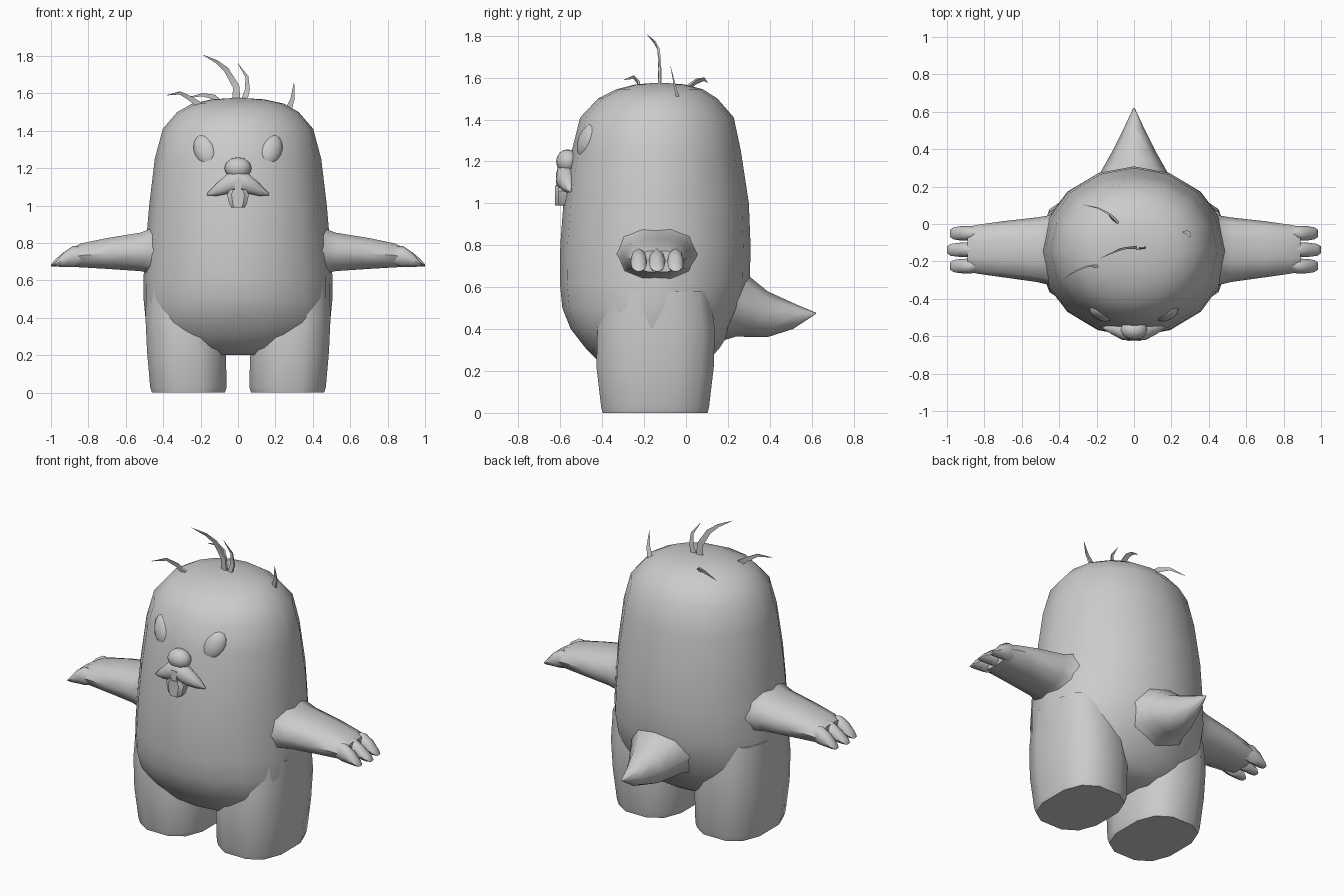
import bpy, bmesh, math
from mathutils import Vector, Matrix

fur = bpy.data.materials.new("grey fur")
fur.diffuse_color = (0.6, 0.6, 0.6, 1)


def finish(name, bm, angle=50):
    bmesh.ops.recalc_face_normals(bm, faces=bm.faces)
    me = bpy.data.meshes.new(name)
    bm.to_mesh(me)
    bm.free()
    ob = bpy.data.objects.new(name, me)
    bpy.context.collection.objects.link(ob)
    me.materials.append(fur)
    bpy.ops.object.select_all(action='DESELECT')
    ob.select_set(True)
    bpy.context.view_layer.objects.active = ob
    bpy.ops.object.shade_smooth_by_angle(angle=math.radians(angle))
    return ob


def ring(center, u, v, n, power=1.0, phase=0.0):
    """Closed section around center with half axes u and v; power < 1 squares it."""
    pts = []
    for i in range(n):
        a = 2 * math.pi * i / n + phase
        c, s = math.cos(a), math.sin(a)
        pts.append(Vector(center) + Vector(u) * math.copysign(abs(c) ** power, c)
                   + Vector(v) * math.copysign(abs(s) ** power, s))
    return pts


def loft(name, rings, angle=50):
    bm = bmesh.new()
    vs = [[bm.verts.new(p) for p in r] for r in rings]
    n = len(vs[0])
    for a, b in zip(vs, vs[1:]):
        for i in range(n):
            j = (i + 1) % n
            bm.faces.new((a[i], a[j], b[j], b[i]))
    bm.faces.new(vs[0])
    bm.faces.new(vs[-1])
    return finish(name, bm, angle)


def z_ring(z, x0, x1, y0, y1, n, power=1.0, phase=0.0):
    return ring(((x0 + x1) / 2, (y0 + y1) / 2, z), ((x1 - x0) / 2, 0, 0),
                (0, (y1 - y0) / 2, 0), n, power, phase)


# Body: z, half width, front y, back y
body = [(0.20, 0.24, -0.32, 0.03), (0.24, 0.36, -0.41, 0.10), (0.31, 0.46, -0.48, 0.16),
        (0.40, 0.495, -0.55, 0.22), (0.50, 0.505, -0.59, 0.27), (0.62, 0.505, -0.602, 0.305),
        (0.80, 0.492, -0.60, 0.308), (1.00, 0.475, -0.585, 0.30), (1.25, 0.445, -0.545, 0.262),
        (1.41, 0.402, -0.505, 0.228), (1.50, 0.325, -0.42, 0.15), (1.545, 0.245, -0.33, 0.08),
        (1.568, 0.14, -0.24, -0.01), (1.574, 0.04, -0.16, -0.09)]
loft("body", [z_ring(z, -w, w, f, b, 16) for z, w, f, b in body])

# Legs: z, inner x, outer x, front y, back y
legs = [(0.0, 0.065, 0.465, -0.405, 0.11), (0.03, 0.055, 0.475, -0.412, 0.117),
        (0.22, 0.06, 0.492, -0.435, 0.14), (0.40, 0.08, 0.50, -0.43, 0.145),
        (0.58, 0.12, 0.495, -0.40, 0.12)]
for s, side in ((1, "right"), (-1, "left")):
    loft(side + "_leg", [z_ring(z, s * a, s * b, f, k, 12, 0.75, math.pi / 12)
                         for z, a, b, f, k in legs])

    # Arm: x, front y, back y, bottom z, top z
    arm = [(0.38, -0.37, 0.08, 0.56, 0.95), (0.46, -0.325, 0.045, 0.63, 0.885),
           (0.52, -0.31, 0.035, 0.645, 0.86), (0.70, -0.285, 0.015, 0.658, 0.83),
           (0.84, -0.265, -0.005, 0.667, 0.80), (0.89, -0.255, -0.015, 0.67, 0.775)]
    loft(side + "_arm", [ring((s * x, (f + k) / 2, (a + b) / 2), (0, (k - f) / 2, 0),
                              (0, 0, (b - a) / 2), 10, 0.85) for x, f, k, a, b in arm])

    # Three pointed fingers
    for i, (yc, tip) in enumerate(((-0.225, 0.985), (-0.138, 1.0), (-0.05, 0.985))):
        fingers = [(0.82, 0.032, 0.69, 0.775), (0.88, 0.04, 0.672, 0.785),
                   (0.93, 0.038, 0.672, 0.752), (tip - 0.02, 0.032, 0.674, 0.71),
                   (tip, 0.018, 0.675, 0.685)]
        loft(f"{side}_finger_{i + 1}",
             [ring((s * x, yc, (a + b) / 2), (0, w, 0), (0, 0, (b - a) / 2), 8)
              for x, w, a, b in fingers])

    # Slanted heavy eyelid
    bm = bmesh.new()
    bmesh.ops.create_uvsphere(bm, u_segments=14, v_segments=8, radius=1)
    bm.transform(Matrix.Translation((s * 0.175, -0.472, 1.295))
                 @ Matrix.Rotation(s * math.radians(20), 4, 'Z')
                 @ Matrix.Rotation(math.radians(-12), 4, 'X')
                 @ Matrix.Rotation(s * math.radians(25), 4, 'Y')
                 @ Matrix.Diagonal((0.062, 0.042, 0.09, 1)))
    finish(side + "_eyelid", bm)

# Tail: y, half width, bottom z, top z
tail = [(0.16, 0.25, 0.34, 0.74), (0.24, 0.20, 0.365, 0.70), (0.31, 0.16, 0.362, 0.645),
        (0.39, 0.115, 0.362, 0.58), (0.51, 0.055, 0.40, 0.525), (0.62, 0.004, 0.472, 0.478)]
loft("tail", [ring((0, y, (a + b) / 2), (w, 0, 0), (0, 0, (b - a) / 2), 8)
              for y, w, a, b in tail])

# Muzzle swept sideways with drooping whisker points: x, y, z, depth, height
half = [(0.165, -0.555, 1.06, 0.006, 0.006), (0.115, -0.562, 1.085, 0.03, 0.035),
        (0.06, -0.575, 1.115, 0.046, 0.055)]
muzzle = [(-x, y, z, d, h) for x, y, z, d, h in half] + [(0, -0.575, 1.135, 0.046, 0.06)] + half[::-1]
loft("muzzle", [ring((x, y, z), (0, d, 0), (0, 0, h), 10) for x, y, z, d, h in muzzle])

# Nose
bm = bmesh.new()
bmesh.ops.create_uvsphere(bm, u_segments=12, v_segments=8, radius=1)
bm.transform(Matrix.Translation((0, -0.565, 1.2)) @ Matrix.Diagonal((0.072, 0.055, 0.058, 1)))
finish("nose", bm)

# Front tooth and the strip of lip above it
loft("tooth", [z_ring(z, -w, w, -0.626, -0.55, 8, 0.6, math.pi / 8)
               for z, w in ((0.99, 0.035), (1.005, 0.048), (1.06, 0.062), (1.085, 0.045))], 35)
loft("lip_strip", [z_ring(z, -w, w, -0.628, -0.57, 4, 1, math.pi / 4)
                   for z, w in ((1.07, 0.03), (1.145, 0.022))], 35)

# Hair tufts: thin tapering three-sided blades along a bent path
tufts = [
    (0.028, [(0.0, -0.125, 1.55), (-0.005, -0.125, 1.64), (-0.06, -0.13, 1.73),
             (-0.11, -0.15, 1.77), (-0.185, -0.185, 1.805)]),
    (0.022, [(0.035, -0.13, 1.55), (0.055, -0.125, 1.62), (0.05, -0.13, 1.69), (0.0, -0.14, 1.76)]),
    (0.022, [(0.275, -0.04, 1.51), (0.295, -0.055, 1.57), (0.30, -0.075, 1.66)]),
    (0.022, [(-0.20, -0.225, 1.54), (-0.25, -0.225, 1.575), (-0.31, -0.25, 1.605),
             (-0.38, -0.295, 1.59)]),
    (0.022, [(-0.09, 0.005, 1.55), (-0.13, 0.05, 1.585), (-0.19, 0.085, 1.595),
             (-0.28, 0.105, 1.575)]),
]
for k, (w, path) in enumerate(tufts):
    pts = [Vector(p) for p in path]
    rings = []
    for i, p in enumerate(pts):
        d = (pts[min(i + 1, len(pts) - 1)] - pts[max(i - 1, 0)]).normalized()
        u = d.cross(Vector((0, 1, 0))).normalized()
        r = w * (1 - i / (len(pts) - 1)) ** 0.7 + 0.001
        rings.append(ring(p, u * r, d.cross(u) * r * 0.35, 3))
    loft(f"hair_tuft_{k + 1}", rings)
